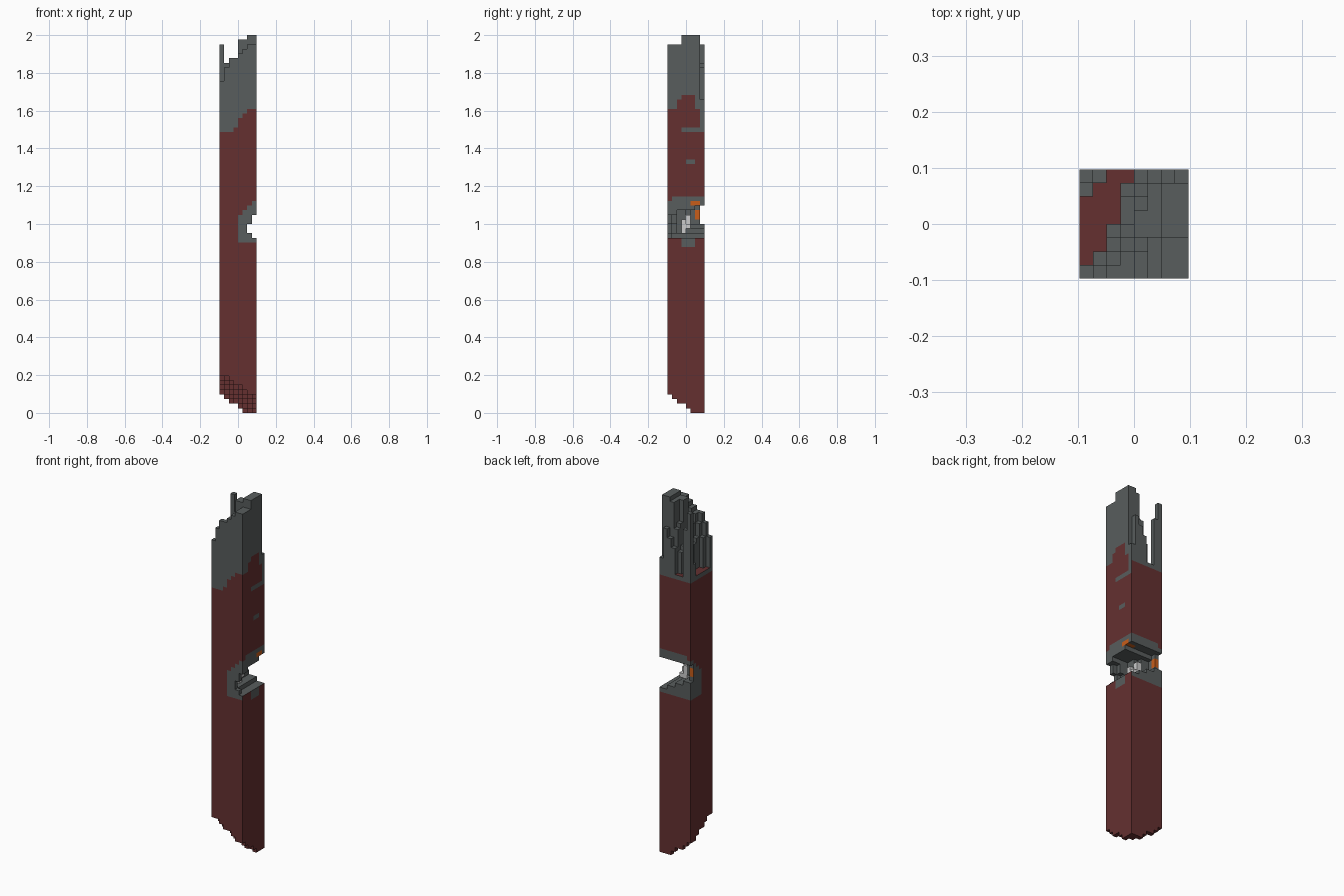
import bpy
import bmesh
from math import ceil
from mathutils import Vector

cube = bpy.data.objects.get("Cube")
if cube:
    bpy.data.objects.remove(cube, do_unlink=True)

N, LAYERS = 8, 82
V = 2 / LAYERS
GREY, RED, ORANGE, WHITE = range(4)


def material(name, rgb):
    m = bpy.data.materials.new(name)
    m.use_nodes = True
    m.diffuse_color = (*rgb, 1)
    m.node_tree.nodes["Principled BSDF"].inputs["Base Color"].default_value = (*rgb, 1)
    return m


MATS = [material("bare_grey", (0.098, 0.11, 0.11)),
        material("dark_red_paint", (0.128, 0.03, 0.03)),
        material("orange_ember", (0.58, 0.11, 0.01)),
        material("pale_core", (0.6, 0.6, 0.6))]

# Broken top: one row per y step, letter a = full height, each letter one block lower
TOP = ["khffedcc", "rkhfedcc", "rrkhfdcc", "rrljbbaa",
       "rrrlbbaa", "rrrlgbaa", "orrmhbaa", "cgrrljho"]
FLOOR = LAYERS - (ord("r") - ord("a"))


def top(i, j):
    return LAYERS - (ord(TOP[j][i]) - ord("a"))


def bottom(i, j):
    return max(0, ceil(8 - (i + j) * 2 / 3))


def notch(i, j, k):
    """Diagonal bite out of the back corner, halfway up."""
    low = 38 + round((7 - i) * 3 / 7)
    high = 43 + round(j * 2 / 7)
    depth = 6 if k in (39, 40) or i % 3 == 1 else 7
    return low <= k < high and i + j >= depth


def solid_post(i, j, k):
    return (0 <= i < N and 0 <= j < N
            and bottom(i, j) <= k < top(i, j) and not notch(i, j, k))


def paint_limit(i, j, d):
    """Height in blocks where the paint ends on each outer side."""
    if d[1] < 0:
        return 61 + max(0, min(5, round((i - 2) * 1.4)))
    if d[0] > 0:
        return (66, 66, 68, 69, 69, 69, 66, 61)[j]
    return 64


def post_colour(i, j, k, d):
    outer = not (0 <= i + d[0] < N and 0 <= j + d[1] < N)
    # Embers around the bite
    if k == 45 and i >= 6 and j in (5, 6):
        return ORANGE
    if (i, j) == (0, 6) and k in (40, 42, 43) and d[0] >= 0:
        return ORANGE
    # Charred surface inside the bite
    if notch(i + d[0], j + d[1], k + d[2]):
        return GREY
    if not outer:
        return RED if k < FLOOR else GREY
    # Charred rim on the outer sides
    start = 37
    if d[0] > 0:
        start = 36 if 3 <= j <= 5 else 38
        if (k == 61 and j >= 3) or (k == 54 and j in (4, 5)):
            return GREY
    s = i + j
    if s >= 4 and start <= k <= 42 + min(4, s - 4):
        return GREY
    return RED if k < paint_limit(i, j, d) else GREY


def build_blocks(name, filled, colour):
    """Make the outer skin of all filled blocks."""
    bm = bmesh.new()
    verts = {}

    def corner(p):
        key = tuple(round(c * 2) for c in p)
        if key not in verts:
            verts[key] = bm.verts.new((p[0] * V, p[1] * V, p[2] * V))
        return verts[key]

    half = Vector((0.5, 0.5, 0.5))
    for i in range(N):
        for j in range(N):
            for k in range(LAYERS):
                if not filled(i, j, k):
                    continue
                centre = Vector((i - N / 2, j - N / 2, k)) + half
                for axis in range(3):
                    for sign in (-1, 1):
                        d = [0, 0, 0]
                        d[axis] = sign
                        if filled(i + d[0], j + d[1], k + d[2]):
                            continue
                        n = Vector(d) / 2
                        u = Vector((0, 0, 0))
                        u[(axis + 1) % 3] = 0.5
                        w = Vector(d).cross(u)
                        f = bm.faces.new([corner(centre + n + q) for q in
                                          (-u - w, u - w, u + w, w - u)])
                        f.material_index = colour(i, j, k, d)
    mesh = bpy.data.meshes.new(name)
    bm.to_mesh(mesh)
    bm.free()
    for m in MATS:
        mesh.materials.append(m)
    ob = bpy.data.objects.new(name, mesh)
    bpy.context.collection.objects.link(ob)
    return ob


# Splintered post
build_blocks("broken_post", solid_post, post_colour)


# Pale lump exposed in the bite
def solid_core(i, j, k):
    return ((i, j) == (4, 3) and 39 <= k < 42
            or (i, j) == (3, 4) and 40 <= k < 43
            or (i, j, k) == (4, 4, 40))


build_blocks("exposed_core", solid_core, lambda i, j, k, d: WHITE)
